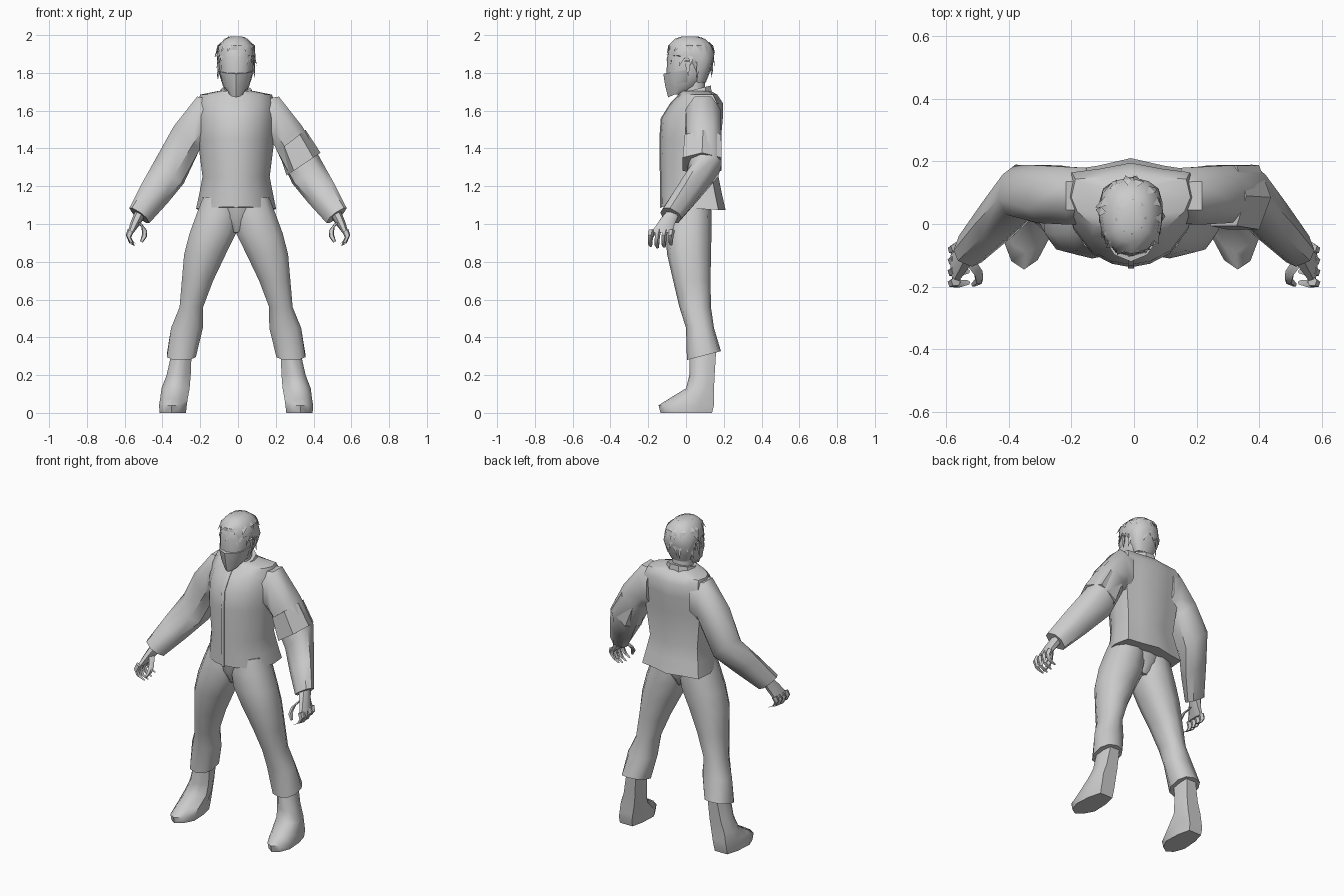
import bpy, bmesh, math, random
from mathutils import Vector

if "Cube" in bpy.data.objects:
    bpy.data.objects.remove(bpy.data.objects["Cube"])

random.seed(4)
GREY = bpy.data.materials.new("plain_grey")
GREY.diffuse_color = (0.6, 0.6, 0.6, 1)
GREY.use_nodes = True
GREY.node_tree.nodes["Principled BSDF"].inputs["Base Color"].default_value = GREY.diffuse_color


def finish(name, bm, angle=40):
    bmesh.ops.recalc_face_normals(bm, faces=bm.faces)
    me = bpy.data.meshes.new(name)
    bm.to_mesh(me)
    bm.free()
    me.materials.append(GREY)
    ob = bpy.data.objects.new(name, me)
    bpy.context.collection.objects.link(ob)
    bpy.context.view_layer.objects.active = ob
    ob.select_set(True)
    bpy.ops.object.shade_smooth_by_angle(angle=math.radians(angle))
    ob.select_set(False)
    return ob


def skin(bm, rings):
    """Bridge equal rings of points and close both ends."""
    vs = [[bm.verts.new(p) for p in r] for r in rings]
    n = len(vs[0])
    for a, b in zip(vs, vs[1:]):
        for i in range(n):
            j = (i + 1) % n
            bm.faces.new((a[i], a[j], b[j], b[i]))
    bm.faces.new(vs[0])
    bm.faces.new(vs[-1])


def shape(n, e=1.0, turn=0.0):
    """Unit cross-section; e below 1 makes it boxier."""
    out = []
    for i in range(n):
        t = 2 * math.pi * i / n + turn
        c, s = math.cos(t), math.sin(t)
        out.append((math.copysign(abs(c) ** e, c), math.copysign(abs(s) ** e, s)))
    return out


def level(ring, prof):
    """Ring (z, x0, x1, y0, y1, tilt) with tilt raising z towards the back."""
    z, x0, x1, y0, y1 = ring[:5]
    tilt = ring[5] if len(ring) > 5 else 0
    return [((x0 + x1) / 2 + u * (x1 - x0) / 2, (y0 + y1) / 2 + v * (y1 - y0) / 2,
             z + tilt * (v + 1) / 2 * (y1 - y0)) for u, v in prof]


def levels(name, rings, prof, flip=None, angle=40):
    bm = bmesh.new()
    pts = [level(r, prof) for r in rings]
    if flip is not None:
        pts = [[(2 * flip - x, y, z) for x, y, z in r] for r in pts]
    skin(bm, pts)
    return finish(name, bm, angle)


def frames(bm, rings, prof, s=1):
    """Rings given as (centre, u, v) vectors; s = -1 mirrors in x."""
    pts = []
    for c, u, v in rings:
        c, u, v = Vector(c), Vector(u), Vector(v)
        pts.append([(s * p.x, p.y, p.z) for p in (c + u * a + v * b for a, b in prof)])
    skin(bm, pts)


CX = -0.01


def sym(z, h, y0, y1, tilt=0):
    return (z, CX - h, CX + h, y0, y1, tilt)


# jacket: rounded chest, flatter back with a centre seam
half = [(.3, -.93), (.62, -.72), (.9, -.25), (1, .2), (.93, .78), (.5, .86)]
body = [(0, -1)] + half + [(0, 1)] + [(-x, y) for x, y in reversed(half)]
levels("jacket", [sym(1.09, .212, -.135, .21, -.05), sym(1.16, .195, -.135, .19),
                  sym(1.25, .178, -.135, .172), sym(1.45, .203, -.138, .185),
                  sym(1.56, .205, -.13, .195), sym(1.64, .203, -.08, .195),
                  sym(1.685, .19, -.035, .165), sym(1.705, .09, -.03, .13)], body, angle=35)

# front closure: thin flap following the chest
bm = bmesh.new()
frames(bm, [((CX, y, z), (.011, 0, 0), (0, .005, 0)) for z, y in
            ((1.085, -.134), (1.25, -.134), (1.45, -.137), (1.56, -.129), (1.64, -.079), (1.685, -.036))],
       shape(4, .3, math.pi / 4))
finish("jacket_flap", bm)

# collar and neck
levels("collar", [sym(1.66, .095, -.045, .14, .2), sym(1.69, .082, -.04, .135, .25)], shape(10, .9), angle=30)
levels("neck", [sym(1.64, .065, -.01, .11), sym(1.8, .062, -.01, .1)], shape(10))

# head, mask, hair cap
face = shape(12, .85, math.pi / 2)
levels("head", [sym(1.685, .03, -.085, -.02), sym(1.73, .07, -.098, .07), sym(1.8, .088, -.103, .12),
                sym(1.88, .092, -.1, .13), sym(1.94, .082, -.09, .12), sym(1.975, .05, -.05, .08)], face)
pointed = [(0, -1), (.55, -.72), (.9, -.1), (1, .6), (.8, 1), (-.8, 1), (-1, .6), (-.9, -.1), (-.55, -.72)]
levels("face_mask", [sym(1.67, .04, -.095, -.01, .45), sym(1.73, .078, -.11, .03, .22),
                     sym(1.795, .095, -.12, .035, .17)], pointed)
levels("hair_cap", [sym(1.75, .06, .03, .105), sym(1.80, .085, .02, .125), sym(1.86, .1, .0, .145),
                    sym(1.89, .103, -.09, .15, .03), sym(1.945, .092, -.095, .14),
                    sym(1.98, .062, -.06, .1), sym(1.993, .03, -.02, .06)], face)

# hair tufts: thin pointed blades around the cap
bm = bmesh.new()
for z, count, drop, flare in ((1.975, 9, .03, .035), (1.945, 14, .055, .022), (1.90, 16, .07, .014), (1.86, 12, .085, .004)):
    for i in range(count):
        t = 2 * math.pi * (i + random.uniform(-.3, .3)) / count
        out = Vector((math.cos(t), math.sin(t), 0))
        if z < 1.88 and out.y < -.2:
            continue
        r = .62 if z > 1.96 else 1.0
        base = Vector((CX + out.x * .098 * r, .025 + out.y * .118 * r, z))
        side = Vector((-out.y, out.x, 0)) * random.uniform(.012, .02)
        d = drop * random.uniform(.7, 1.2) * (.75 if out.y < -.4 else 1)
        tip = base + out * flare * random.uniform(.1, .9) + side * random.uniform(-1.5, 1.5) - Vector((0, 0, d))
        tip.y = max(-.112, min(.155, tip.y))
        a, b, c, p = [bm.verts.new(q) for q in (base - side, base + side, base - out * .02 + Vector((0, 0, .018)), tip)]
        for f in ((a, b, p), (b, c, p), (c, a, p), (a, c, b)):
            bm.faces.new(f)
finish("hair_tufts", bm, 20)

# trousers and boots, one per side
leg_prof = shape(10, .85, math.pi / 10)
legs = [(1.14, -.19, .0, -.09, .13), (1.05, -.225, .01, -.105, .135), (.95, -.262, -.005, -.11, .135),
        (.84, -.29, -.06, -.1, .132), (.7, -.301, -.128, -.068, .13), (.56, -.312, -.182, -.035, .132),
        (.45, -.358, -.182, 0, .148), (.28, -.38, -.22, .005, .185, .26)]
boots = [(0, -.415, -.27, -.135, .145), (.04, -.418, -.265, -.145, .155), (.075, -.412, -.26, -.09, .155),
         (.13, -.405, -.25, .0, .152), (.2, -.378, -.245, .018, .155), (.36, -.342, -.24, .02, .165)]
sole = [(-.12, -1), (.45, -.8), (.92, -.35), (.85, .4), (.6, .95), (-.6, .95), (-.9, .4), (-1, -.35), (-.65, -.82)]
for side, flip in (("right", None), ("left", CX)):
    levels(side + "_trouser_leg", legs, leg_prof, flip, 45)
    levels(side + "_boot", boots, sole, flip, 45)
levels("trouser_seat", [sym(.955, .03, -.06, .09), sym(1.03, .12, -.095, .13), sym(1.14, .185, -.1, .135)], leg_prof)

# sleeves and hands
sleeve = [((-.15, .09, 1.55), (0, .095, 0), (0, 0, .12)),
          ((-.205, .09, 1.545), (0, .098, 0), (-.012, 0, .138)),
          ((-.272, .095, 1.455), (0, .098, 0), (-.073, 0, .066)),
          ((-.36, .1, 1.283), (.015, .085, 0), (-.07, .02, .073)),
          ((-.44, .01, 1.165), (.02, .068, -.02), (-.06, .025, .05)),
          ((-.522, -.08, 1.045), (.018, .05, -.03), (-.048, .02, .027))]
palm = [((-.515, -.07, 1.06), (0, .03, -.015), (-.03, .01, .005)),
        ((-.54, -.1, 1.01), (0, .042, -.012), (-.028, .0, 0)),
        ((-.568, -.128, .955), (0, .06, 0), (-.018, 0, 0))]
round8, round5 = shape(8, .8, math.pi / 8), shape(5)


def digit(bm, path, r, s):
    frames(bm, [(p, (0, r * k, 0), (-r * k, 0, r * k * .5)) for p, k in zip(path, (1.1, 1, .9, .5))], round5, s)


for side, s in (("right", 1), ("left", -1)):
    bm = bmesh.new()
    frames(bm, sleeve, round8, s)
    finish(side + "_sleeve", bm, 45)
    bm = bmesh.new()
    frames(bm, palm, round8, s)
    for i in range(4):
        y = -.183 + .036 * i
        lift = (.0, -.008, -.004, .008)[i]
        digit(bm, [(-.568, y, .965), (-.58, y - .006, .935), (-.563, y - .008, .9 + lift),
                   (-.53, y - .004, .882 + lift)], .015, s)
    digit(bm, [(-.525, -.115, 1.01), (-.497, -.155, .975), (-.494, -.18, .94), (-.512, -.193, .905)], .015, s)
    finish(side + "_hand", bm, 45)

# band around the left elbow
bm = bmesh.new()
frames(bm, [((.286, .09, 1.443), (0, .108, 0), (.072, 0, .055)),
            ((.347, .085, 1.317), (0, .115, 0), (.09, 0, .06))], shape(6, .8, math.pi / 6), 1)
finish("arm_band", bm, 25)
